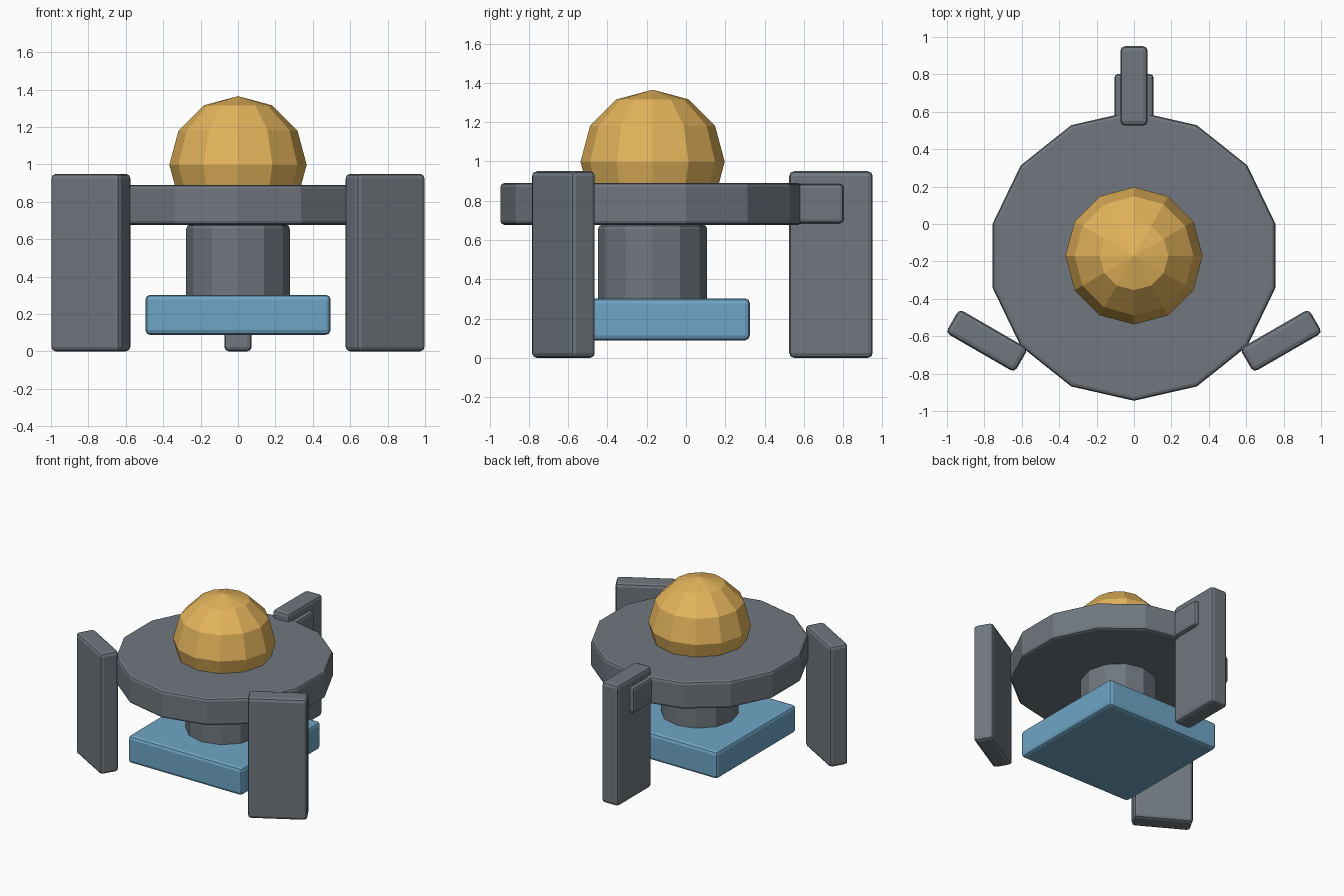
import bpy, math
from mathutils import Matrix, Vector

if "Cube" in bpy.data.objects:
    bpy.data.objects.remove(bpy.data.objects["Cube"])

HUB = Vector((0, -0.17, 0))   # vertical axis shared by all parts


def material(name, rgb):
    m = bpy.data.materials.new(name)
    m.diffuse_color = (*rgb, 1)
    m.use_nodes = True
    m.node_tree.nodes["Principled BSDF"].inputs["Base Color"].default_value = m.diffuse_color
    return m


GREY = material("slate grey", (0.16, 0.185, 0.21))
GOLD = material("warm gold", (0.77, 0.455, 0.105))
BLUE = material("steel blue", (0.16, 0.375, 0.56))


def finish(name, mat, bevel=0.0):
    ob = bpy.context.object
    ob.name = name
    ob.data.materials.append(mat)
    if bevel:
        b = ob.modifiers.new("soft edges", 'BEVEL')
        b.width, b.segments = bevel, 2
        b.limit_method, b.angle_limit = 'ANGLE', math.radians(40)
    return ob


def box(name, size, centre, mat, bevel=0.025, turn=0.0):
    """Box at a spot relative to the hub, turned about its own centre."""
    bpy.ops.mesh.primitive_cube_add(size=1, location=HUB + Vector(centre),
                                    rotation=(0, 0, turn))
    ob = finish(name, mat, bevel)
    ob.data.transform(Matrix.Diagonal((*size, 1)))
    return ob


def drum(name, sides, radius, z0, z1, mat, bevel):
    bpy.ops.mesh.primitive_cylinder_add(vertices=sides, radius=radius, depth=z1 - z0,
                                        location=HUB + Vector((0, 0, (z0 + z1) / 2)))
    return finish(name, mat, bevel)


# Main disc and the neck below it
drum("disc", 14, 0.775, 0.677, 0.89, GREY, 0.02)
drum("neck", 12, 0.277, 0.25, 0.679, GREY, 0.022)

# Faceted dome resting in the disc
bpy.ops.mesh.primitive_uv_sphere_add(segments=12, ring_count=6, radius=0.367,
                                     location=HUB + Vector((0, 0, 0.998)))
finish("dome", GOLD)

# Square lower plate
box("lower_plate", (0.99, 0.99, 0.214), (0, 0, 0.196), BLUE)

# Three upright legs around the hub, the front pair set across the rim
for i, name in enumerate(("back_leg", "left_leg", "right_leg")):
    a = i * math.tau / 3
    box(name, (0.146, 0.425, 0.95), (-0.908 * math.sin(a), 0.908 * math.cos(a), 0.475),
        GREY, turn=-a)

# Bracket joining the back leg to the disc
box("back_bracket", (0.21, 0.37, 0.2), (0, 0.787, 0.785), GREY, 0.02)
